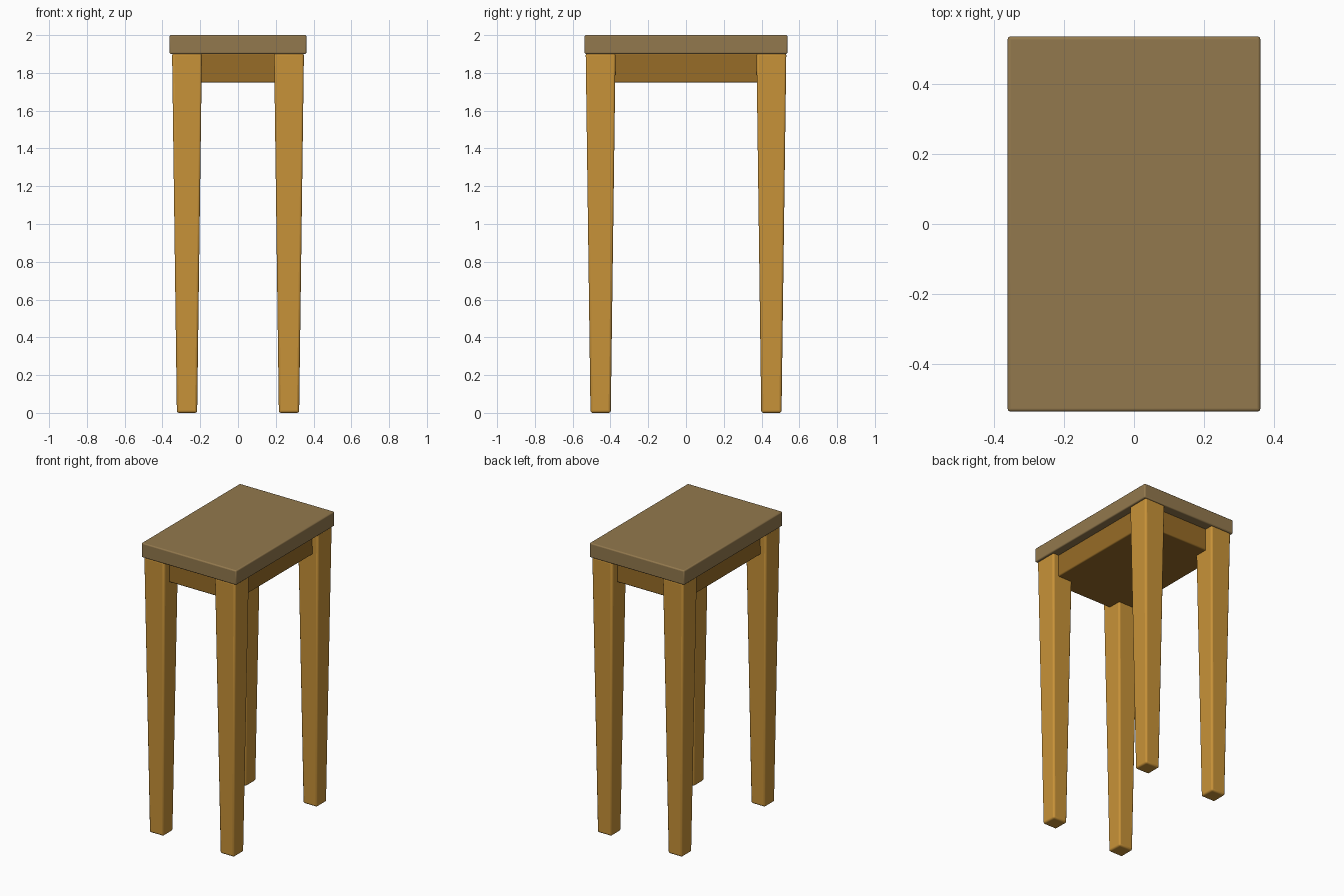
import bpy
import bmesh

if "Cube" in bpy.data.objects:
    bpy.data.objects.remove(bpy.data.objects["Cube"])


def material(name, color):
    mat = bpy.data.materials.new(name)
    mat.diffuse_color = (*color, 1)
    mat.use_nodes = True
    mat.node_tree.nodes["Principled BSDF"].inputs["Base Color"].default_value = mat.diffuse_color
    return mat


top_wood = material("top_wood", (0.29, 0.19, 0.075))
leg_wood = material("leg_wood", (0.58, 0.29, 0.04))
apron_wood = material("apron_wood", (0.31, 0.15, 0.02))


def block(name, center, half, z0, z1, mat, bevel, foot=1.0):
    """Box from z0 to z1 whose lower end is scaled by foot, with rounded edges."""
    bm = bmesh.new()
    bmesh.ops.create_cube(bm, size=2)
    for v in bm.verts:
        k = foot if v.co.z < 0 else 1.0
        v.co.x *= half[0] * k
        v.co.y *= half[1] * k
        v.co.z = z0 if v.co.z < 0 else z1
    mesh = bpy.data.meshes.new(name)
    bm.to_mesh(mesh)
    bm.free()
    mesh.materials.append(mat)
    obj = bpy.data.objects.new(name, mesh)
    obj.location = (*center, 0)
    bpy.context.collection.objects.link(obj)
    mod = obj.modifiers.new("rounded_edges", 'BEVEL')
    mod.width = bevel
    mod.segments = 3
    bpy.ops.object.select_all(action='DESELECT')
    obj.select_set(True)
    bpy.context.view_layer.objects.active = obj
    bpy.ops.object.shade_smooth_by_angle()
    return obj


# Table top
block("table_top", (0, 0), (0.362, 0.537), 1.9, 2.0, top_wood, 0.008)

# Solid apron under the top, set in from the legs
block("apron", (0, 0), (0.305, 0.472), 1.748, 1.905, apron_wood, 0.008)

# Four tapered legs
for side, sx in (("left", -1), ("right", 1)):
    for end, sy in (("front", -1), ("back", 1)):
        block(f"{end}_{side}_leg", (sx * 0.27, sy * 0.452), (0.079, 0.079),
              0.0, 1.905, leg_wood, 0.012, foot=0.68)
